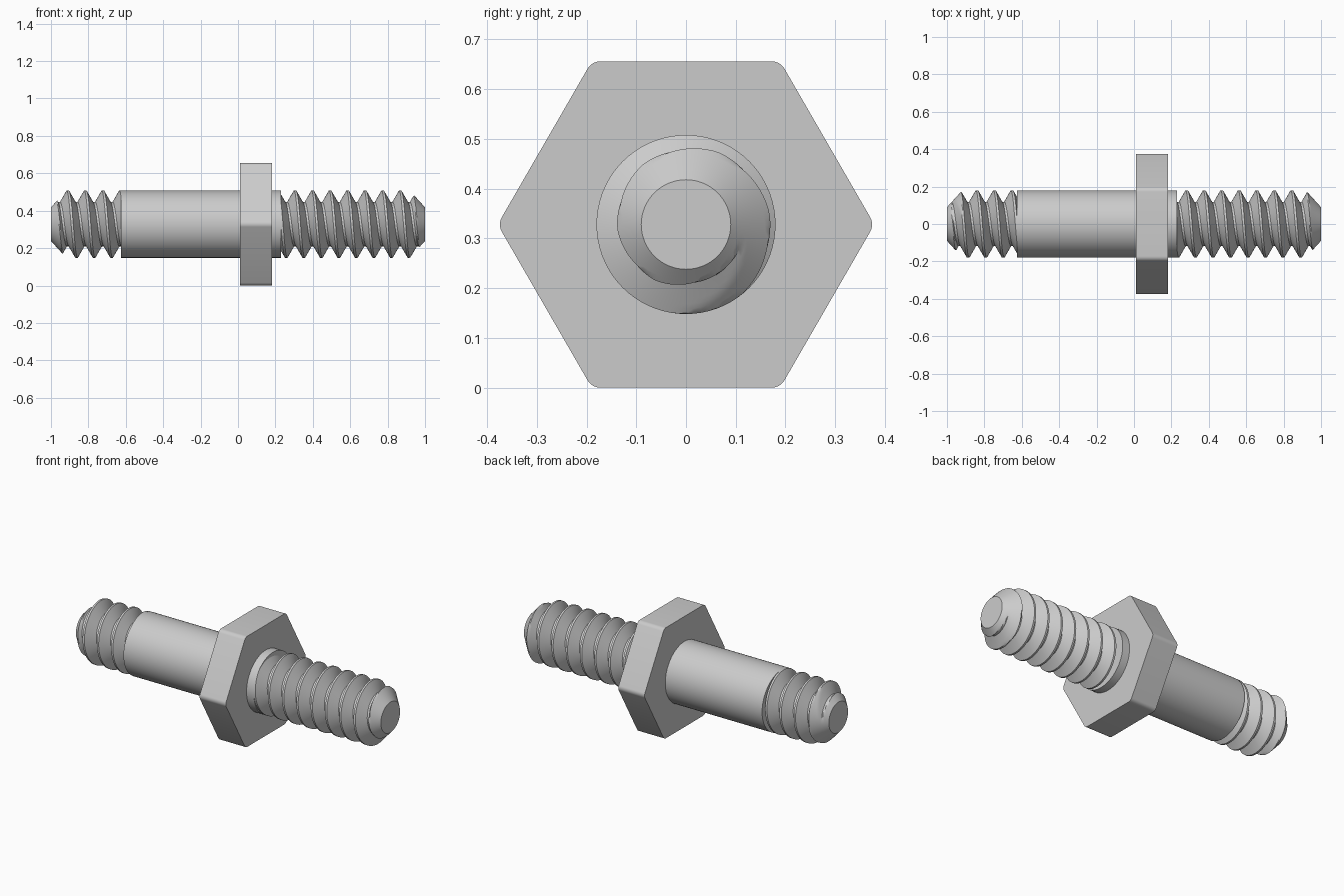
import bpy, bmesh, math

AXIS_Z = 0.328
PITCH, CREST, ROOT = 0.0937, 0.18, 0.118
STEPS, SIDES = 16, 72

cube = bpy.data.objects.get("Cube")
if cube:
    bpy.data.objects.remove(cube, do_unlink=True)

steel = bpy.data.materials.new("grey steel")
steel.use_nodes = True
colour = (0.6, 0.6, 0.6, 1)
steel.diffuse_color = colour
steel.node_tree.nodes["Principled BSDF"].inputs["Base Color"].default_value = colour


def finish(name, bm):
    bmesh.ops.recalc_face_normals(bm, faces=bm.faces)
    mesh = bpy.data.meshes.new(name)
    bm.to_mesh(mesh)
    bm.free()
    mesh.materials.append(steel)
    obj = bpy.data.objects.new(name, mesh)
    obj.location.z = AXIS_Z
    bpy.context.collection.objects.link(obj)
    bpy.ops.object.select_all(action='DESELECT')
    obj.select_set(True)
    bpy.context.view_layer.objects.active = obj
    bpy.ops.object.shade_smooth_by_angle(angle=math.radians(25))
    return obj


def prism(name, outline, x0, x1):
    """Extrude a y-z outline along x."""
    bm = bmesh.new()
    face = bm.faces.new([bm.verts.new((x0, y, z)) for y, z in outline])
    new = bmesh.ops.extrude_face_region(bm, geom=[face], use_keep_orig=True)["geom"]
    verts = [g for g in new if isinstance(g, bmesh.types.BMVert)]
    bmesh.ops.translate(bm, verts=verts, vec=(x1 - x0, 0, 0))
    return finish(name, bm)


def circle(radius, n=SIDES):
    return [(radius * math.cos(math.tau * i / n), radius * math.sin(math.tau * i / n))
            for i in range(n)]


def rounded_hexagon(apothem, fillet):
    points = []
    centre_radius = (apothem - fillet) / math.cos(math.pi / 6)
    for i in range(6):
        corner = i * math.pi / 3
        for k in range(-3, 4):
            a = corner + k * math.pi / 18
            points.append((centre_radius * math.cos(corner) + fillet * math.cos(a),
                           centre_radius * math.sin(corner) + fillet * math.sin(a)))
    return points


def thread_radius(x, turn, peak):
    """V-shaped right-hand thread, cut by the chamfer at the tip."""
    u = (x - peak) / PITCH - turn
    off = abs(u - round(u))
    flank = min(max((off - 1 / 16) / (6 / 16), 0), 1)
    return min(CREST - flank * (CREST - ROOT), 0.09 + 1.1 * (1 - abs(x)))


def thread(name, x0, x1, peak):
    """Grid that follows the helix, clamped to both end planes."""
    bm = bmesh.new()
    first = math.floor((x0 - peak) / PITCH - 1) * STEPS
    last = math.ceil((x1 - peak) / PITCH + 1) * STEPS
    rows = []
    for i in range(first, last + 1):
        row = []
        for s in range(SIDES + 1):
            turn = s / SIDES
            x = min(max(peak + PITCH * (i / STEPS + turn), x0), x1)
            r = thread_radius(x, turn, peak)
            a = math.tau * turn + math.pi / 2
            row.append(bm.verts.new((x, r * math.cos(a), r * math.sin(a))))
        rows.append(row)
    for low, high in zip(rows, rows[1:]):
        for s in range(SIDES):
            bm.faces.new((low[s], low[s + 1], high[s + 1], high[s]))
    bmesh.ops.remove_doubles(bm, verts=bm.verts, dist=1e-5)
    # flat end caps
    border = [e for e in bm.edges if e.is_boundary]
    bmesh.ops.holes_fill(bm, edges=border, sides=0)
    return finish(name, bm)


prism("shank", circle(CREST), -0.625, 0.01)
prism("hex_flange", rounded_hexagon(AXIS_Z, 0.03), 0.01, 0.182)
prism("collar", circle(CREST), 0.182, 0.23)
thread("long_thread", 0.23, 1.0, 0.305)
thread("short_thread", -1.0, -0.625, -0.91)
